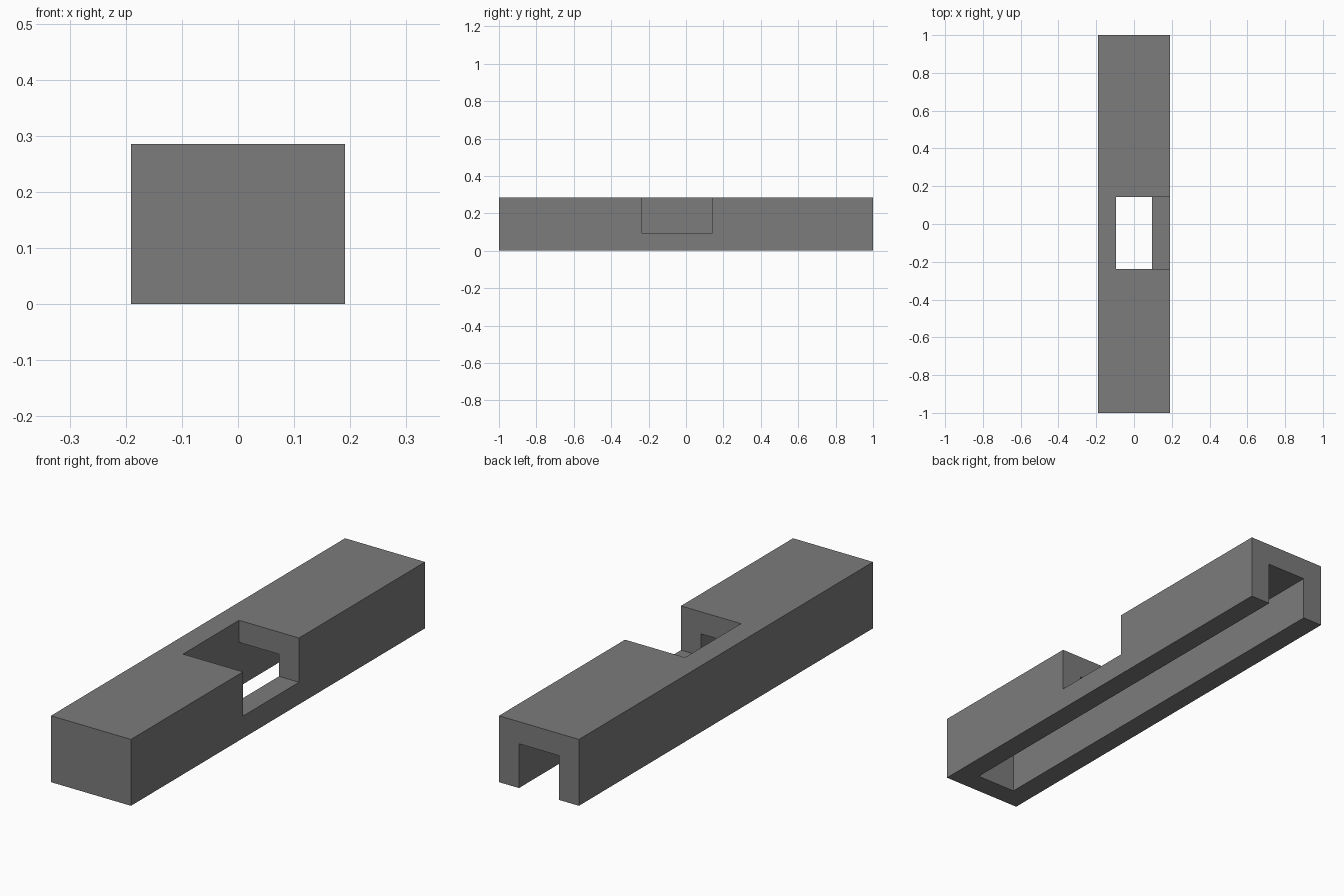
import bpy
import bmesh
from mathutils import Vector

if "Cube" in bpy.data.objects:
    bpy.data.objects.remove(bpy.data.objects["Cube"], do_unlink=True)

U = 2 / 21  # wall thickness; every dimension is a multiple of it

grey = bpy.data.materials.new("dark grey")
grey.use_nodes = True
colour = (0.2, 0.2, 0.2, 1)
grey.diffuse_color = colour
grey.node_tree.nodes["Principled BSDF"].inputs["Base Color"].default_value = colour


def box(name, low, high):
    """Box between two corners, given in wall thicknesses."""
    bm = bmesh.new()
    bmesh.ops.create_cube(bm, size=1)
    for v in bm.verts:
        v.co = Vector([(h if c > 0 else l) * U for c, l, h in zip(v.co, low, high)])
    mesh = bpy.data.meshes.new(name)
    bm.to_mesh(mesh)
    bm.free()
    mesh.materials.append(grey)
    obj = bpy.data.objects.new(name, mesh)
    bpy.context.collection.objects.link(obj)
    return obj


def cut(target, cutter):
    """Subtract the cutter from the target, then discard it."""
    mod = target.modifiers.new(cutter.name, "BOOLEAN")
    mod.operation = "DIFFERENCE"
    mod.solver = "EXACT"
    mod.object = cutter
    bpy.context.view_layer.objects.active = target
    bpy.ops.object.modifier_apply(modifier=mod.name)
    bpy.data.objects.remove(cutter, do_unlink=True)


# Long bar
bar = box("channel_bar", (-2, -10.5, 0), (2, 10.5, 3))

# Channel underneath, open at the back and closed by the front wall
cut(bar, box("channel_cutter", (-1, -9.5, -1), (1, 11.5, 2)))

# Side notch through the roof and the upper part of the +x wall
cut(bar, box("notch_cutter", (-1, -2.5, 1), (3, 1.5, 4)))
